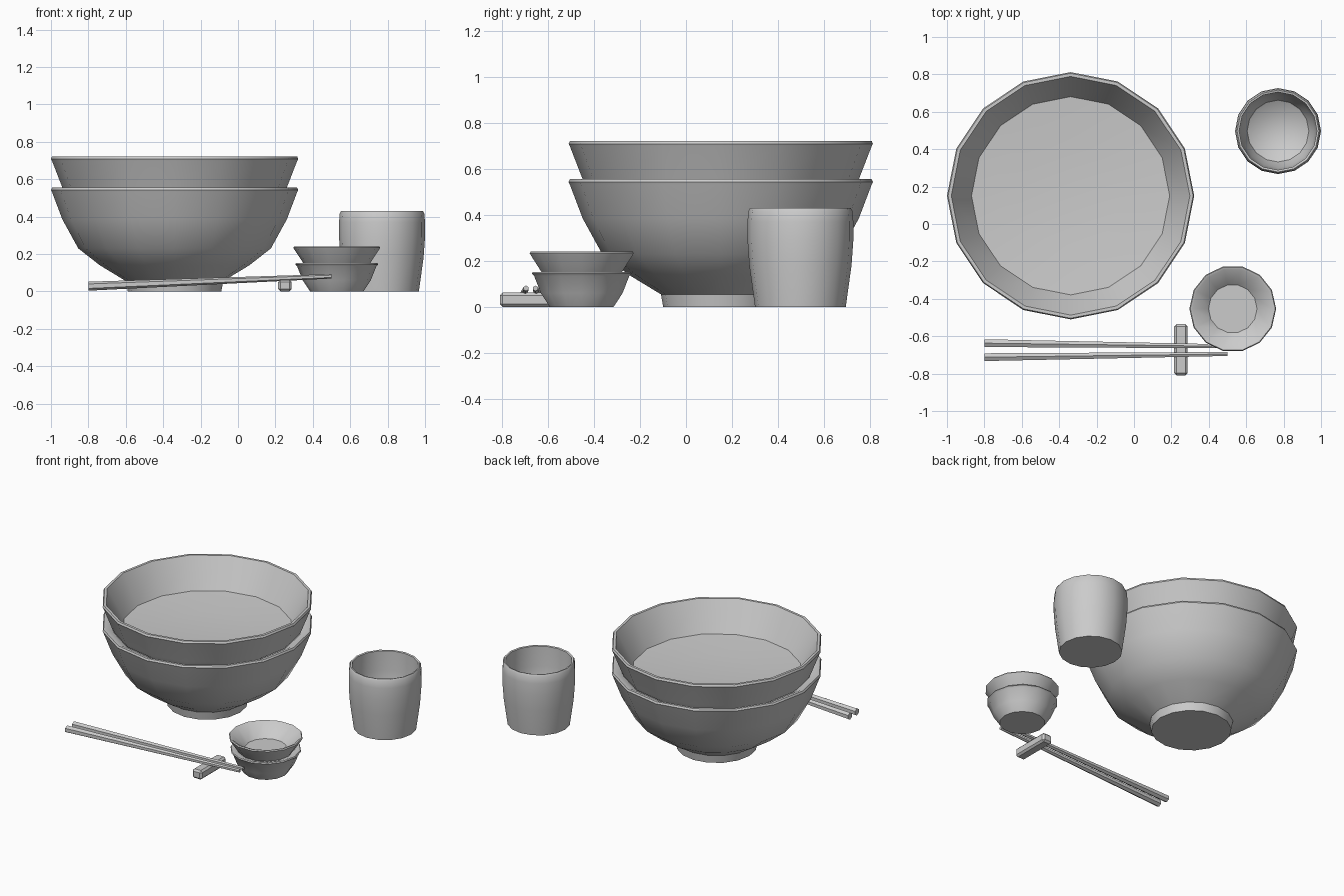
import bpy, bmesh, math
from mathutils import Vector

if "Cube" in bpy.data.objects:
    bpy.data.objects.remove(bpy.data.objects["Cube"])


def finish(name, bm, smooth=0):
    me = bpy.data.meshes.new(name)
    bm.to_mesh(me)
    bm.free()
    ob = bpy.data.objects.new(name, me)
    bpy.context.collection.objects.link(ob)
    if smooth:
        bpy.ops.object.select_all(action='DESELECT')
        ob.select_set(True)
        bpy.context.view_layer.objects.active = ob
        bpy.ops.object.shade_smooth_by_angle(angle=math.radians(smooth))
    return ob


def lathe(name, profile, n, centre):
    """Revolve (radius, z) points, listed from the outside bottom to the inside."""
    bm = bmesh.new()
    rings = []
    for r, z in profile:
        count = n if r > 0 else 1
        rings.append([bm.verts.new((r * math.cos(math.tau * i / n),
                                    r * math.sin(math.tau * i / n), z))
                      for i in range(count)])
    for a, b in zip(rings, rings[1:]):
        for i in range(n):
            j = (i + 1) % n
            if len(a) == 1:
                bm.faces.new((a[0], b[j], b[i]))
            elif len(b) == 1:
                bm.faces.new((a[i], a[j], b[0]))
            else:
                bm.faces.new((a[i], a[j], b[j], b[i]))
    ob = finish(name, bm, 32)
    ob.location = centre
    return ob


def stick(name, start, end, r1, r2, sides=6):
    """Tapered stick between two points, one corner facing up."""
    bm = bmesh.new()
    rings = []
    for p, r in ((Vector(start), r1), (Vector(end), r2)):
        rings.append([bm.verts.new(p + Vector((0, r * math.sin(math.tau * i / sides),
                                               r * math.cos(math.tau * i / sides))))
                      for i in range(sides)])
    a, b = rings
    for i in range(sides):
        j = (i + 1) % sides
        bm.faces.new((a[i], a[j], b[j], b[i]))
    bm.faces.new(a)
    bm.faces.new(b)
    bmesh.ops.recalc_face_normals(bm, faces=bm.faces)
    return finish(name, bm)


# two large stacked bowls, the upper one nested just inside the lower rim
lathe("large_bowl_lower", [(0, 0), (.25, 0), (.26, .055), (.40, .14), (.515, .23),
                           (.60, .385), (.655, .53), (.661, .543), (.655, .555),
                           (.638, .555), (.59, .53)], 16, (-.339, .151, 0))
lathe("large_bowl_upper", [(.588, .53), (.60, .555), (.655, .697), (.661, .709),
                           (.655, .722), (.638, .722), (.53, .526), (.27, .505), (0, .5)],
      16, (-.339, .151, 0))

# two small stacked bowls
lathe("small_bowl_lower", [(0, 0), (.142, 0), (.182, .06), (.212, .135), (.222, .145),
                           (.218, .152), (.205, .152), (.17, .14)],
      14, (.528, -.453, 0))
lathe("small_bowl_upper", [(.17, .14), (.178, .15), (.227, .225), (.232, .234),
                           (.227, .241), (.215, .238), (.13, .157), (0, .157)],
      14, (.528, -.453, 0))

# cup with a rounded inside
lathe("cup", [(0, 0), (.197, 0), (.222, .18), (.23, .29), (.23, .37), (.226, .417),
              (.219, .429), (.208, .426), (.206, .29), (.195, .16), (.165, .09),
              (.1, .05), (0, .04)],
      16, (.77, .497, 0))

# chopsticks
stick("chopstick_back", (-.8, -.637, .028), (.5, -.654, .081), .024, .012)
stick("chopstick_front", (-.8, -.712, .028), (.5, -.695, .081), .024, .012)

# chopstick rest
bm = bmesh.new()
bmesh.ops.create_cube(bm, size=1)
bmesh.ops.scale(bm, vec=(.072, .274, .062), verts=bm.verts)
bmesh.ops.bevel(bm, geom=bm.edges[:], offset=.012, segments=1, affect='EDGES')
finish("chopstick_rest", bm).location = (.251, -.672, .031)
